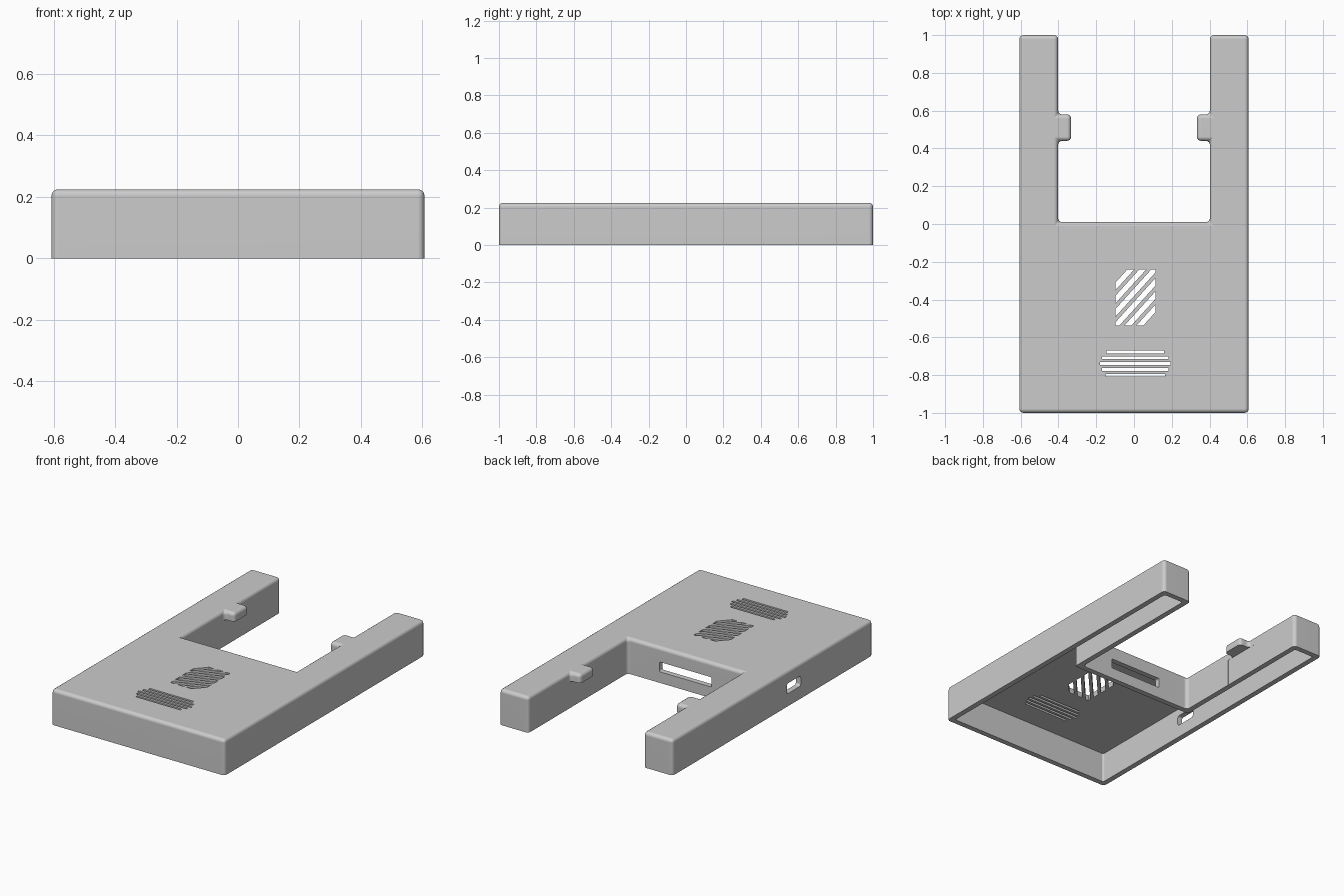
import bpy, bmesh
from mathutils import Vector

default = bpy.data.objects.get("Cube")
if default:
    bpy.data.objects.remove(default)

W, ARM, H, WALL, NOTCH = 0.607, 0.402, 0.225, 0.034, 0.01
TAB_X, TAB_Y0, TAB_Y1, TAB_Z = 0.333, 0.44, 0.58, 0.17

grey = bpy.data.materials.new("grey plastic")
grey.use_nodes = True
grey.diffuse_color = (0.6, 0.6, 0.6, 1)
grey.node_tree.nodes["Principled BSDF"].inputs["Base Color"].default_value = (0.6, 0.6, 0.6, 1)


def make_object(name, bm):
    bmesh.ops.recalc_face_normals(bm, faces=bm.faces)
    mesh = bpy.data.meshes.new(name)
    bm.to_mesh(mesh)
    bm.free()
    mesh.materials.append(grey)
    obj = bpy.data.objects.new(name, mesh)
    bpy.context.collection.objects.link(obj)
    return obj


def round_edges(bm, edges, radius, segments):
    bmesh.ops.bevel(bm, geom=edges, offset=radius, segments=segments,
                    profile=0.5, affect='EDGES', clamp_overlap=True)


def along(bm, axis):
    """Edges parallel to one axis."""
    return [e for e in bm.edges
            if abs((e.verts[0].co - e.verts[1].co).normalized()[axis]) > 0.99]


def mirrored_prism(half, z0, z1):
    """Extrude an outline given by its +x half."""
    points = half + [(-x, y) for x, y in reversed(half)]
    bm = bmesh.new()
    face = bm.faces.new([bm.verts.new((x, y, z0)) for x, y in points])
    ext = bmesh.ops.extrude_face_region(bm, geom=[face])
    for v in ext["geom"]:
        if isinstance(v, bmesh.types.BMVert):
            v.co.z = z1
    return bm


def add_box(target, lo, hi, round_axis=None, radius=0.0, planes=()):
    """Add a box to target, optionally rounded or trimmed by planes."""
    lo, hi = Vector(lo), Vector(hi)
    bm = bmesh.new()
    bmesh.ops.create_cube(bm, size=1)
    for v in bm.verts:
        v.co = (lo + hi) / 2 + v.co * (hi - lo)
    if round_axis is not None:
        round_edges(bm, along(bm, round_axis), radius, 4)
    for co, no in planes:
        bmesh.ops.bisect_plane(bm, geom=bm.verts[:] + bm.edges[:] + bm.faces[:],
                               plane_co=co, plane_no=no, clear_outer=True)
        bmesh.ops.holes_fill(bm, edges=[e for e in bm.edges if e.is_boundary], sides=0)
    bmesh.ops.recalc_face_normals(bm, faces=bm.faces)
    temp = bpy.data.meshes.new("temp")
    bm.to_mesh(temp)
    bm.free()
    target.from_mesh(temp)
    bpy.data.meshes.remove(temp)


# Outer shell: two arms with a clip tab each, rounded everywhere but the base
bm = mirrored_prism([(W, -1), (W, 1), (ARM, 1), (ARM, TAB_Y1), (TAB_X, TAB_Y1),
                     (TAB_X, TAB_Y0), (ARM, TAB_Y0), (ARM, NOTCH)], 0, H)
upper = [e for e in bm.edges if any(v.co.z > H / 2 for v in e.verts)]
round_edges(bm, upper, 0.022, 4)
shell = make_object("cover_shell", bm)

# Hollow inside, open at the base
bm = mirrored_prism([(W - WALL, -1 + WALL), (W - WALL, 1 - WALL),
                     (ARM + WALL, 1 - WALL), (ARM + WALL, NOTCH - WALL)], -0.1, H - WALL)
round_edges(bm, along(bm, 2), 0.012, 3)
cavity = make_object("cavity_cutter", bm)

openings = bmesh.new()
# Space under the clip tabs
for s in (-1, 1):
    xs = sorted((s * 0.28, s * (ARM + 0.0003)))
    add_box(openings, (xs[0], TAB_Y0 - 0.05, -0.1), (xs[1], TAB_Y1 + 0.05, TAB_Z))
# Port in the side wall and window in the notch wall
add_box(openings, (-W - 0.05, -0.28, 0.08), (-W + 0.08, -0.14, 0.145), 0, 0.014)
add_box(openings, (-0.187, NOTCH - 0.08, 0.07), (0.18, NOTCH + 0.05, 0.132), 1, 0.01)
# Straight vent slots
for i, half in enumerate((0.153, 0.176, 0.187, 0.176, 0.157)):
    y = -0.677 - 0.031 * i
    add_box(openings, (0.007 - half, y - 0.0075, 0.16), (0.007 + half, y + 0.0075, 0.3))
# Diagonal vent slots, trimmed to a rectangle
centre = Vector((0.008, -0.388, 0.2))
normal = Vector((-0.74, 0.67, 0)).normalized()
for i in range(6):
    mid = centre + normal * (i - 2.5) * 0.047
    add_box(openings, (-0.097, -0.537, 0.16), (0.113, -0.24, 0.3),
            planes=[(mid + normal * 0.0135, normal), (mid - normal * 0.0135, -normal)])
openings = make_object("opening_cutter", openings)

# Cut, then discard the cutters
bpy.ops.object.select_all(action='DESELECT')
bpy.context.view_layer.objects.active = shell
shell.select_set(True)
for cutter in (cavity, openings):
    cutter.hide_render = True
    mod = shell.modifiers.new("cut", 'BOOLEAN')
    mod.operation, mod.solver, mod.object = 'DIFFERENCE', 'EXACT', cutter
    bpy.ops.object.modifier_apply(modifier=mod.name)
    bpy.data.objects.remove(cutter)

bpy.ops.object.shade_smooth_by_angle(angle=0.6)
shell.modifiers.new("even_shading", 'WEIGHTED_NORMAL').keep_sharp = True
